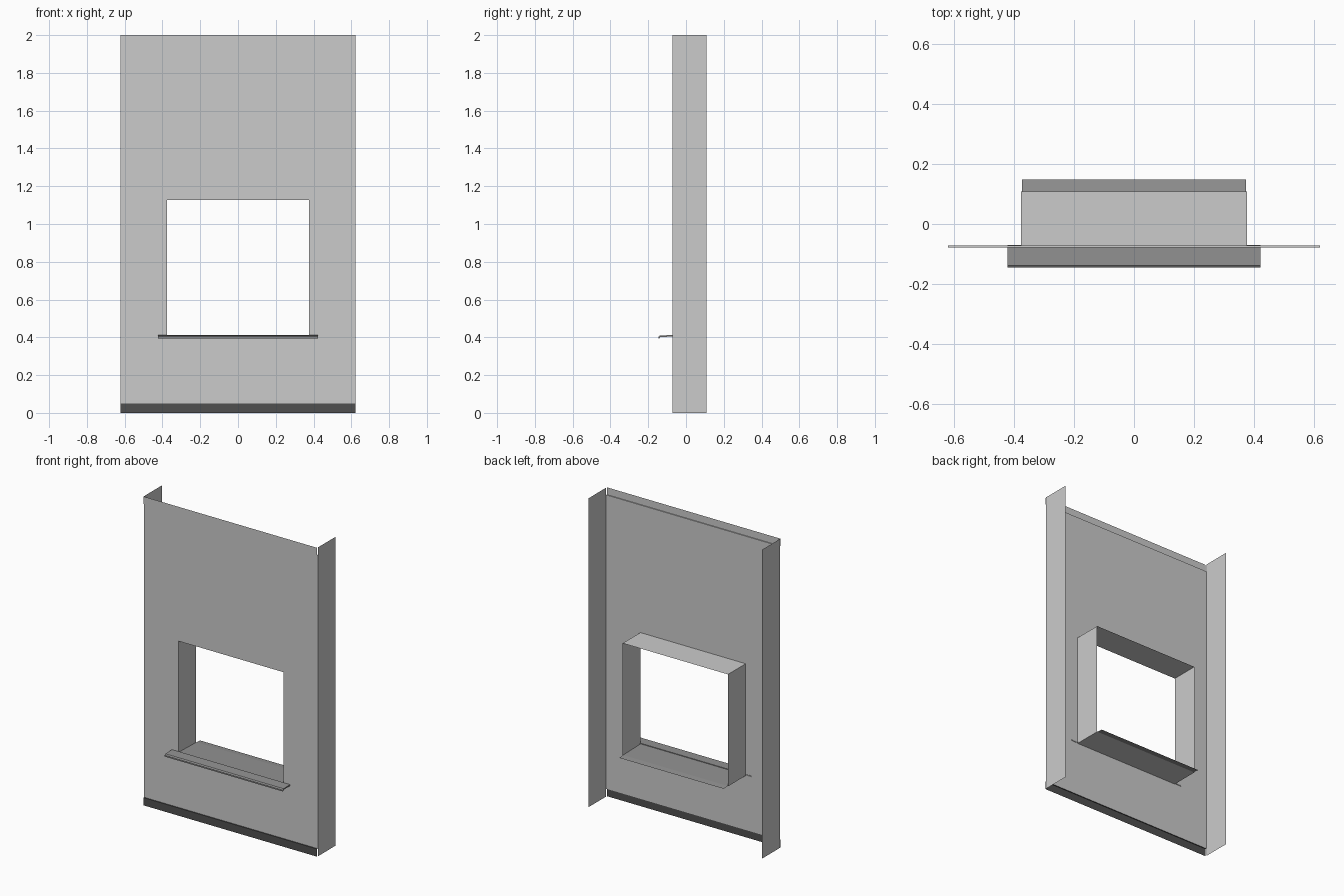
import bpy

if "Cube" in bpy.data.objects:
    bpy.data.objects.remove(bpy.data.objects["Cube"])

W, H = 0.622, 2.0            # half width and height of the wall panel
YF, YB = -0.072, 0.109       # wall face and back edge of the returns
YT = -0.078                  # face of the raised trim bands
HX, HZ0, HZ1 = 0.377, 0.402, 1.127   # window opening


def grey(name, v):
    m = bpy.data.materials.new(name)
    m.diffuse_color = (v, v, v, 1)
    m.use_nodes = True
    m.node_tree.nodes["Principled BSDF"].inputs["Base Color"].default_value = m.diffuse_color
    return m


def sheet(name, verts, faces, mat=None):
    me = bpy.data.meshes.new(name)
    me.from_pydata(verts, [], faces)
    me.update()
    ob = bpy.data.objects.new(name, me)
    bpy.context.collection.objects.link(ob)
    if mat:
        me.materials.append(mat)
    return ob


def strip(name, profile, half, mat=None, closed=False):
    """Sweep a (y, z) profile along x; a closed one becomes a solid."""
    n = len(profile)
    verts = [(x, y, z) for x in (-half, half) for y, z in profile]
    count = n if closed else n - 1
    faces = [(i, n + i, n + (i + 1) % n, (i + 1) % n) for i in range(count)]
    if closed:
        faces += [tuple(range(n)), tuple(range(2 * n - 1, n - 1, -1))]
    return sheet(name, verts, faces, mat)


trim_mat = grey("top_trim_grey", 0.52)
base_mat = grey("base_dark_grey", 0.08)
sill_mat = grey("sill_grey", 0.29)

# Wall face: 3 x 3 grid with the middle cell left open
xs, zs = (-W, -HX, HX, W), (0.05, HZ0, HZ1, 1.953)
sheet("wall_panel", [(x, YF, z) for z in zs for x in xs],
      [(r * 4 + c, r * 4 + c + 1, r * 4 + c + 5, r * 4 + c + 4)
       for r in range(3) for c in range(3) if (r, c) != (1, 1)])

# Raised bands along the top and bottom edges
strip("top_trim", [(YF, 1.953), (YT, 1.953), (YT, H)], W, trim_mat)
strip("base_trim", [(YT, 0), (YT, 0.05), (YF, 0.05)], W, base_mat)

# Side returns
for side, s in (("left", -1), ("right", 1)):
    quad = [(s * W, YF, 0), (s * W, YB, 0), (s * W, YB, H), (s * W, YF, H)]
    sheet(side + "_return", quad, [(0, 1, 2, 3)[::s]])

# Window reveal: open tube behind the opening
corners = [(-HX, HZ0), (HX, HZ0), (HX, HZ1), (-HX, HZ1)]
sheet("window_reveal", [(x, y, z) for y in (YF, YB) for x, z in corners],
      [(i, (i + 1) % 4, 4 + (i + 1) % 4, 4 + i) for i in range(4)])

# Sill: inner board through the opening, wider outer nose with a drip lip
strip("inner_sill", [(YF, 0.408), (YB, 0.404), (0.148, 0.400)], HX - 0.003, sill_mat)
strip("outer_sill", [(YF + 0.002, 0.412), (-0.138, 0.410), (-0.146, 0.404), (-0.146, 0.395),
                     (-0.139, 0.395), (-0.138, 0.402), (YF + 0.002, 0.404)],
      0.423, sill_mat, closed=True)
